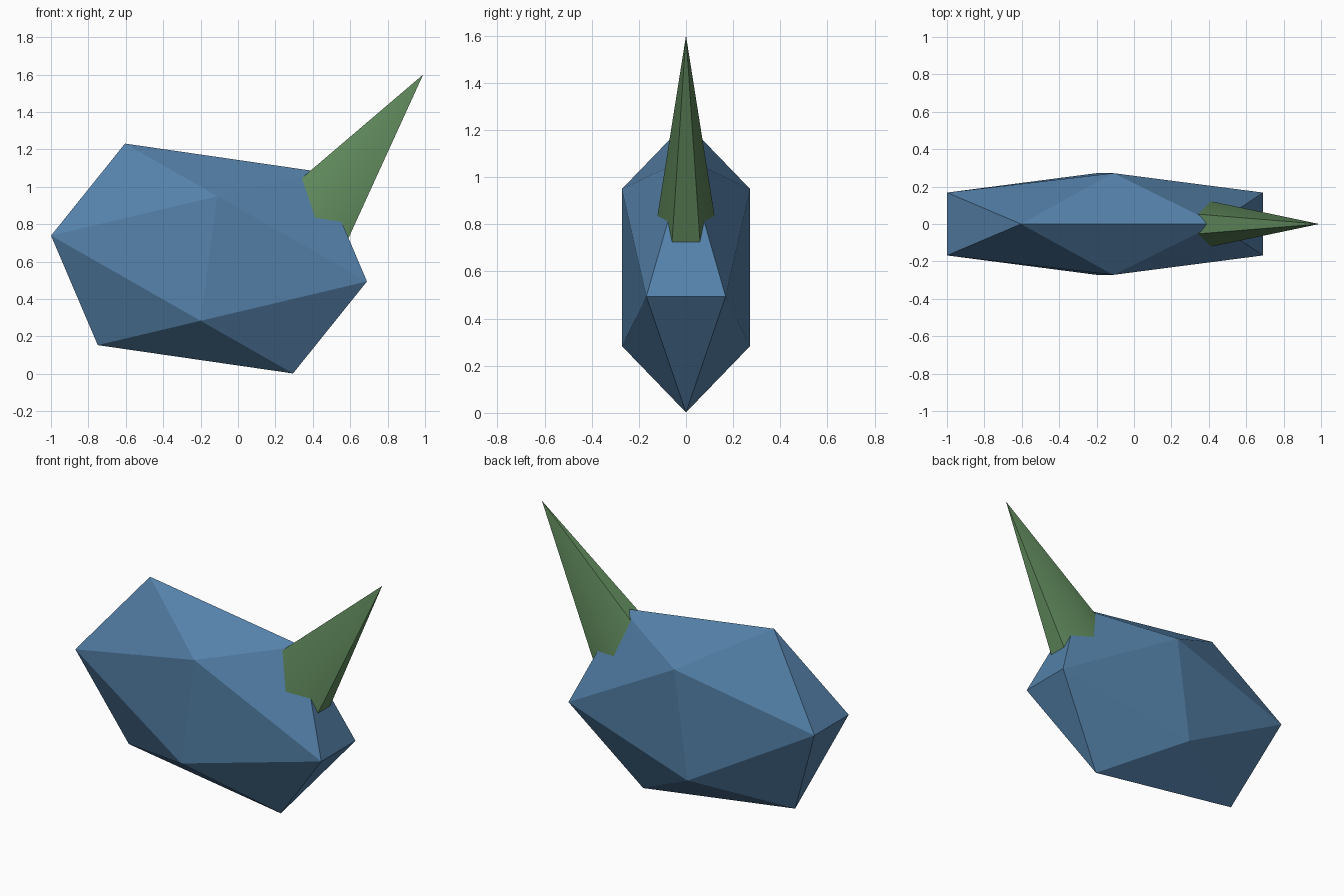
import bpy, bmesh
from math import radians, sin, cos, tan, sqrt
from mathutils import Vector, Matrix

if "Cube" in bpy.data.objects:
    bpy.data.objects.remove(bpy.data.objects["Cube"])


def make_object(name, bm, color):
    bmesh.ops.recalc_face_normals(bm, faces=bm.faces)
    mesh = bpy.data.meshes.new(name)
    bm.to_mesh(mesh)
    bm.free()
    mat = bpy.data.materials.new(name + "_color")
    mat.diffuse_color = (*color, 1)
    mat.use_nodes = True
    mat.node_tree.nodes["Principled BSDF"].inputs["Base Color"].default_value = mat.diffuse_color
    mesh.materials.append(mat)
    obj = bpy.data.objects.new(name, mesh)
    bpy.context.collection.objects.link(obj)
    return obj


# Body: icosahedron from three golden rectangles on stretched axes
phi = (1 + sqrt(5)) / 2
centre = Vector((-0.155, 0, 0.6165))
ax = Vector((-0.522, 0, 0.0757))
ay = Vector((0, 0.168, 0))
az = Vector((0.045, 0, 0.333))
bm = bmesh.new()
for s in (-1, 1):
    for t in (-phi, phi):
        for u, v in ((ax, ay), (ay, az), (az, ax)):
            bm.verts.new(centre + t * u + s * v)
bmesh.ops.convex_hull(bm, input=bm.verts)
make_object("body", bm, (0.09, 0.22, 0.40))

# Horn: six-sided cone, wide in the xz plane, its base sunk into the body
tip = Vector((0.99, 0, 1.6))
tilt = radians(37.04)
length = 1.1
wide = length * tan(radians(12.5)) / cos(radians(30))
narrow = length * 0.1265
axis = Vector((sin(tilt), 0, cos(tilt)))
matrix = (Matrix.Translation(tip - axis * length / 2)
          @ Matrix.Rotation(tilt, 4, 'Y')
          @ Matrix.Diagonal((wide, narrow, length, 1)))
bm = bmesh.new()
bmesh.ops.create_cone(bm, cap_ends=True, segments=6, radius1=1, radius2=0,
                      depth=1, matrix=matrix)
bmesh.ops.remove_doubles(bm, verts=bm.verts, dist=1e-5)
horn = make_object("horn", bm, (0.12, 0.26, 0.11))
bpy.context.view_layer.objects.active = horn
horn.select_set(True)
bpy.ops.object.shade_smooth_by_angle(angle=radians(40))
